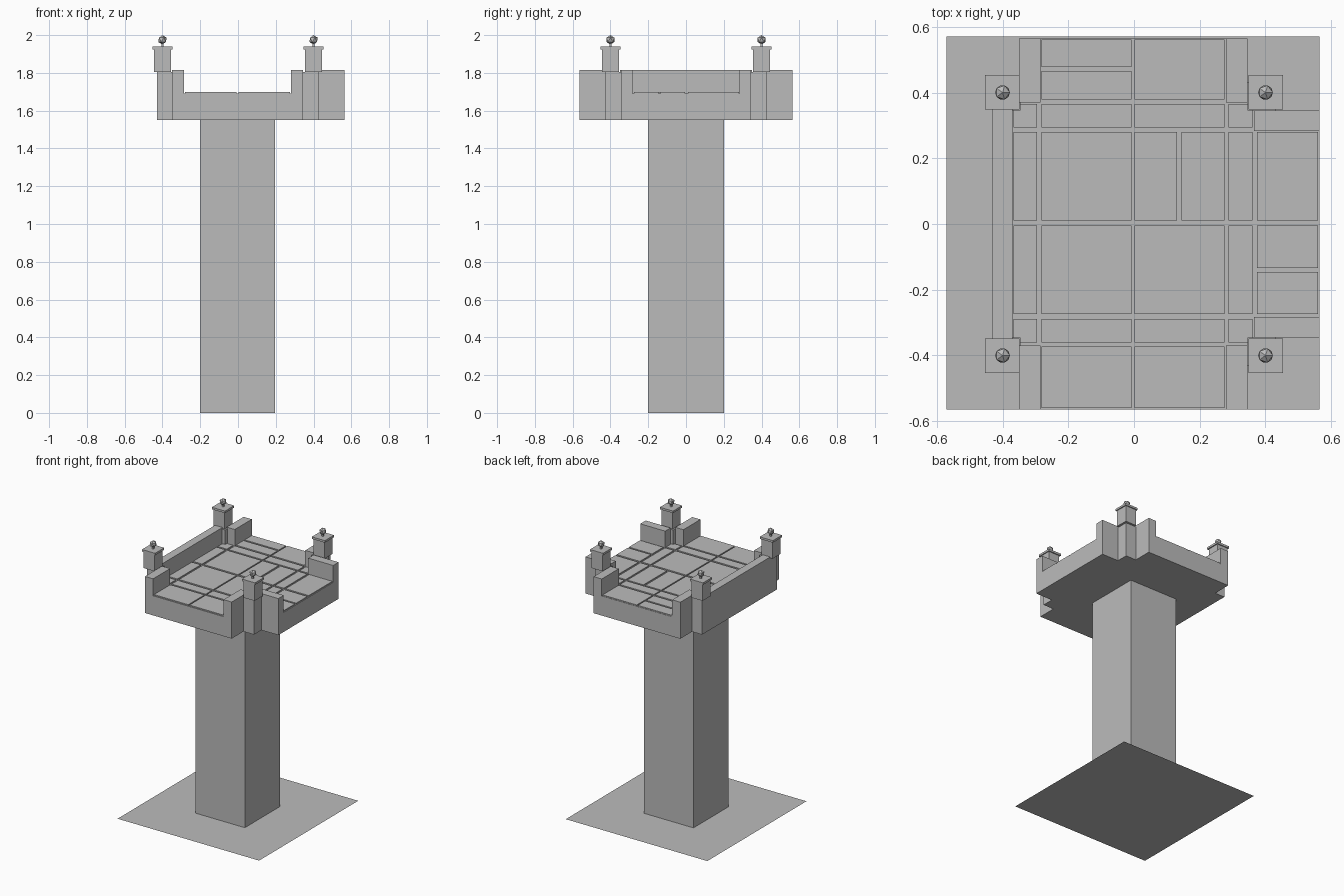
import bpy, bmesh
from mathutils import Matrix

if "Cube" in bpy.data.objects:
    bpy.data.objects.remove(bpy.data.objects["Cube"], do_unlink=True)

stone = bpy.data.materials.new("grey_stone")
stone.use_nodes = True
stone.diffuse_color = (0.5, 0.5, 0.5, 1)
stone.node_tree.nodes["Principled BSDF"].inputs["Base Color"].default_value = (0.5, 0.5, 0.5, 1)


def make(name, bm):
    bmesh.ops.recalc_face_normals(bm, faces=bm.faces)
    mesh = bpy.data.meshes.new(name)
    bm.to_mesh(mesh)
    bm.free()
    mesh.materials.append(stone)
    obj = bpy.data.objects.new(name, mesh)
    bpy.context.collection.objects.link(obj)
    return obj


def prism(name, outline, z0, z1):
    bm = bmesh.new()
    face = bm.faces.new([bm.verts.new((x, y, z0)) for x, y in outline])
    if z1 > z0:
        top = bmesh.ops.extrude_face_region(bm, geom=[face], use_keep_orig=True)["geom"]
        verts = [g for g in top if isinstance(g, bmesh.types.BMVert)]
        bmesh.ops.translate(bm, verts=verts, vec=(0, 0, z1 - z0))
    return make(name, bm)


def box(name, xs, ys, z0, z1):
    (x0, x1), (y0, y1) = sorted(xs), sorted(ys)
    return prism(name, [(x0, y0), (x1, y0), (x1, y1), (x0, y1)], z0, z1)


BASE, GROOVE, DECK, RAIL = 1.55, 1.692, 1.70, 1.815
END, ARM = 0.565, 0.345

# Ground sheet and shaft
box("ground_sheet", (-0.57, END), (-END, 0.57), 0, 0)
box("tower_shaft", (-0.2, 0.195), (-0.2, 0.2), 0, BASE)

# Platform: front, back and right arms, with notched corners
prism("platform_slab", [
    (-0.35, -END), (ARM, -END), (ARM, -ARM), (END, -ARM), (END, ARM), (ARM, ARM),
    (ARM, END), (-0.35, END), (-0.35, ARM), (-0.43, ARM), (-0.43, -ARM), (-0.35, -ARM),
], BASE, GROOVE)

# Closed wall on one side, short parapets beside the three openings
box("closed_wall", (-0.43, -0.37), (-0.35, 0.35), GROOVE, RAIL)
for s, side in ((-1, "front"), (1, "back")):
    box(side + "_parapet_a", (-0.35, -0.285), (s * 0.37, s * END), GROOVE, RAIL)
    box(side + "_parapet_b", (0.28, ARM), (s * 0.37, s * END), GROOVE, RAIL)
    box(side + "_side_parapet", (0.365, END), (s * 0.283, s * ARM), GROOVE, RAIL)

# Corner posts with broad heads, caps and faceted balls
for sx in (-1, 1):
    for sy in (-1, 1):
        tag = ("left" if sx > 0 else "right") + ("_back" if sy > 0 else "_front")

        def block(name, inner, outer, z0, z1):
            box(tag + name, (sx * inner, sx * outer), (sy * inner, sy * outer), z0, z1)

        block("_post", 0.345, 0.43, BASE, 1.805)
        block("_post_head", 0.356, 0.446, 1.805, 1.925)
        block("_post_cap", 0.348, 0.453, 1.925, 1.94)
        block("_ball_neck", 0.394, 0.406, 1.94, 1.96)
        ball = bmesh.new()
        bmesh.ops.create_icosphere(ball, subdivisions=1, radius=0.025,
                                   matrix=Matrix.Translation((sx * 0.4, sy * 0.4, 1.975)))
        make(tag + "_ball", ball)

# Raised paving tiles separated by grooves
edge_l, mid_l, mid_r = (-0.367, -0.295), (-0.281, -0.007), (0.002, 0.275)
edge_r, arm_r = (0.288, 0.36), (0.374, 0.56)
arm_f, edge_f, mid_f = (-0.56, -0.373), (-0.36, -0.289), (-0.274, -0.005)
mid_b, edge_b, arm_b = (0.01, 0.28), (0.293, 0.365), (0.379, 0.562)
tiles = [(c, r) for c in (edge_l, mid_l, mid_r, edge_r)
         for r in (edge_f, mid_f, mid_b, edge_b) if (c, r) != (mid_r, mid_b)]
tiles += [(mid_l, arm_f), (mid_r, arm_f), (mid_r, arm_b), (arm_r, mid_b)]
# Tiles that are split in two
tiles += [((0.002, 0.131), mid_b), ((0.145, 0.275), mid_b),
          (mid_l, (0.379, 0.465)), (mid_l, (0.478, 0.562)),
          (arm_r, (-0.134, -0.005)), (arm_r, (-0.274, -0.146))]
for i, (xs, ys) in enumerate(tiles):
    box(f"paving_tile_{i + 1}", xs, ys, GROOVE, DECK)
